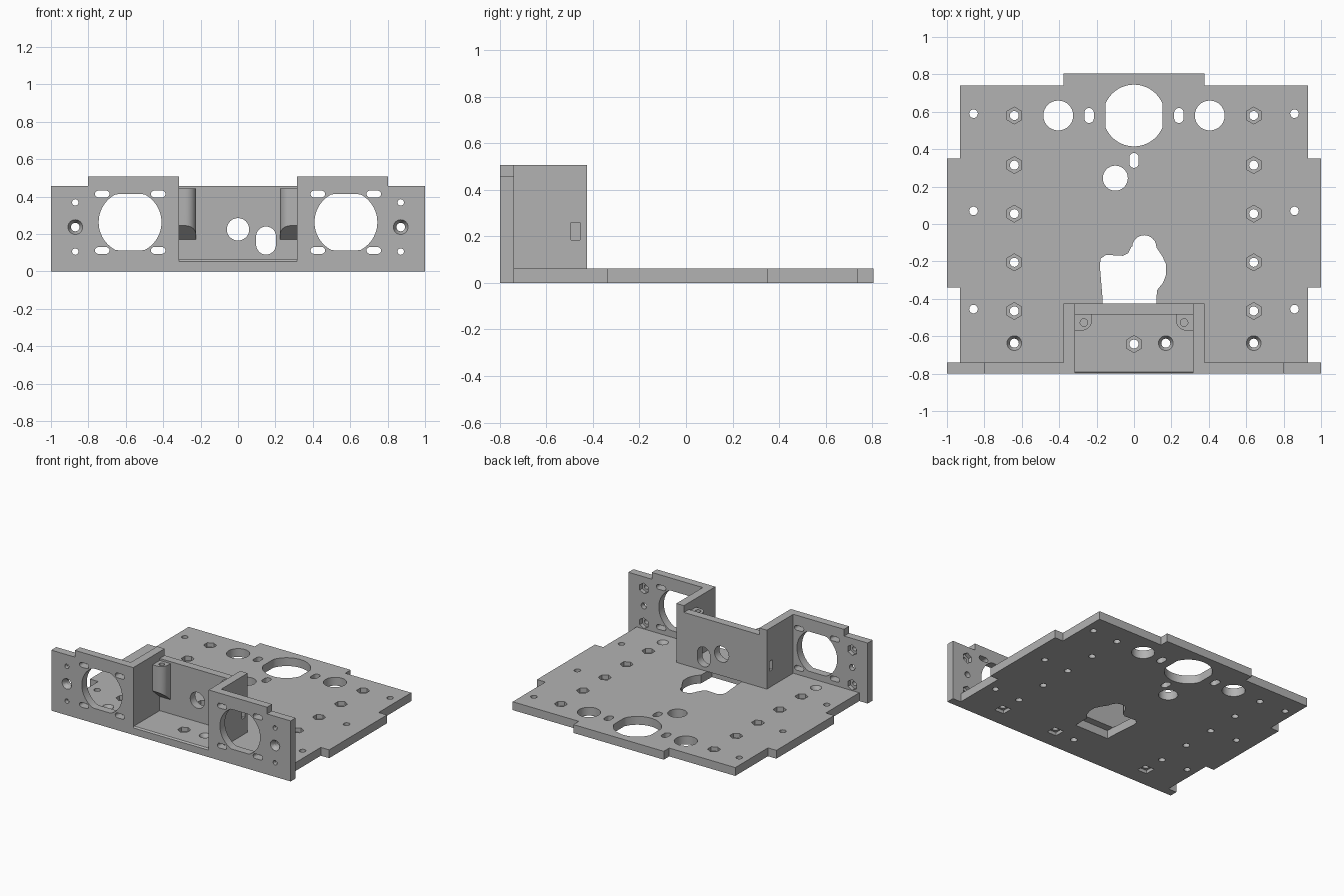
import bpy, bmesh, math

cube = bpy.data.objects.get("Cube")
if cube:
    bpy.data.objects.remove(cube, do_unlink=True)

grey = bpy.data.materials.new("light_grey_plastic")
grey.use_nodes = True
grey.diffuse_color = (0.45, 0.45, 0.45, 1)
grey.node_tree.nodes["Principled BSDF"].inputs["Base Color"].default_value = (0.45, 0.45, 0.45, 1)

T = 0.063      # sheet thickness
SIDES = (-1, 1)


# --- outline helpers ---
def ngon(u, v, r, n=32, turn=0.0):
    return [(u + r * math.cos(turn + math.tau * i / n),
             v + r * math.sin(turn + math.tau * i / n)) for i in range(n)]


def hexagon(u, v, r=0.045):
    return ngon(u, v, r, 6, math.pi / 2)


def box(u0, u1, v0, v1):
    return [(u0, v0), (u1, v0), (u1, v1), (u0, v1)]


def clipped_circle(u, v, r, half_u, half_v):
    return [(min(max(a, u - half_u), u + half_u), min(max(b, v - half_v), v + half_v))
            for a, b in ngon(u, v, r, 64)]


def slot(u, v, half_u, half_v):
    r = min(half_u, half_v)
    du, dv = half_u - r, half_v - r
    pts = []
    for a, b in ngon(0, 0, r, 32, math.pi / 32):
        pts.append((u + a + math.copysign(du, a), v + b + math.copysign(dv, b)))
    return pts


# --- solid helpers ---
def add_prism(bm, axis, a, b, pts, end=None):
    """Extrude an outline along an axis, optionally tapering to a second outline."""
    place = {"x": lambda u, v, w: (w, u, v),
             "y": lambda u, v, w: (u, w, v),
             "z": lambda u, v, w: (u, v, w)}[axis]
    low = [bm.verts.new(place(u, v, a)) for u, v in pts]
    high = [bm.verts.new(place(u, v, b)) for u, v in (end or pts)]
    bm.faces.new(low)
    bm.faces.new(high[::-1])
    n = len(pts)
    for i in range(n):
        j = (i + 1) % n
        bm.faces.new((low[j], low[i], high[i], high[j]))


def solid(name, prisms):
    bm = bmesh.new()
    for p in prisms:
        add_prism(bm, *p)
    bmesh.ops.remove_doubles(bm, verts=bm.verts, dist=1e-6)
    bmesh.ops.recalc_face_normals(bm, faces=bm.faces)
    mesh = bpy.data.meshes.new(name)
    bm.to_mesh(mesh)
    bm.free()
    mesh.materials.append(grey)
    obj = bpy.data.objects.new(name, mesh)
    bpy.context.collection.objects.link(obj)
    return obj


def activate(obj):
    bpy.ops.object.select_all(action="DESELECT")
    obj.select_set(True)
    bpy.context.view_layer.objects.active = obj


def cut(obj, prisms):
    cutter = solid("cutter", prisms)
    cutter.hide_render = True
    mod = obj.modifiers.new("cut", "BOOLEAN")
    mod.operation, mod.solver, mod.object = "DIFFERENCE", "EXACT", cutter
    activate(obj)
    bpy.ops.object.modifier_apply(modifier=mod.name)
    bpy.data.objects.remove(cutter, do_unlink=True)


def finish(obj):
    activate(obj)
    bpy.ops.object.shade_smooth_by_angle(angle=math.radians(30))


# --- base plate with side tabs, rear tab and front sill ---
half = [(0.315, -0.80), (0.315, -0.74), (0.93, -0.74), (0.93, -0.34), (1, -0.34),
        (1, 0.35), (0.93, 0.35), (0.93, 0.74), (0.378, 0.74), (0.378, 0.805)]
plate = solid("base_plate", [("z", 0, T, half + [(-x, y) for x, y in reversed(half)])])

nut_spots = [(s * 0.64, y) for s in SIDES for y in (0.58, 0.315, 0.055, -0.205, -0.465)]
nut_spots.append((0, -0.642))
sunk_spots = [(-0.64, -0.637), (0.17, -0.637), (0.64, -0.637)]
cable_opening = ([(-0.165, -0.48), (-0.168, -0.40), (-0.183, -0.22), (-0.178, -0.185), (-0.15, -0.165),
                  (-0.06, -0.17), (-0.03, -0.155), (-0.013, -0.12)]
                 + [(0.055 + 0.065 * math.cos(t), -0.125 + 0.065 * math.sin(t))
                    for t in [math.pi * (1 - i / 12) for i in range(13)]]
                 + [(0.15, -0.17), (0.172, -0.215), (0.172, -0.27), (0.155, -0.315),
                    (0.122, -0.355), (0.12, -0.48)])

openings = [clipped_circle(0, 0.58, 0.165, 0.153, 0.165), ngon(-0.1, 0.245, 0.067),
            slot(0, 0.34, 0.025, 0.04), cable_opening]
openings += [ngon(x, y, 0.024, 20) for x, y in nut_spots + sunk_spots]
for s in SIDES:
    openings += [ngon(s * 0.405, 0.58, 0.08), slot(s * 0.24, 0.58, 0.025, 0.04)]
    openings += [ngon(s * 0.858, y, 0.023, 20) for y in (0.59, 0.07, -0.455)]
cut(plate, [("z", -0.1, 0.2, o) for o in openings])

recesses = [("z", 0.03, 0.1, hexagon(x, y)) for x, y in nut_spots]
for x, y in sunk_spots:
    recesses.append(("z", 0.035, T + 0.001, ngon(x, y, 0.023, 24), ngon(x, y, 0.04, 24)))
    recesses.append(("z", -0.05, 0.025, box(x - 0.04, x + 0.04, y - 0.04, y + 0.04)))
cut(plate, recesses)

# bevelled front lip of the sill
cut(plate, [("x", -0.315, 0.315, [(-0.81, 0.043), (-0.78, 0.073), (-0.81, 0.073)])])
finish(plate)

for s in SIDES:
    side = "left" if s > 0 else "right"

    # --- front panel with large opening, slots and screw holes ---
    outline = [(0.315, 0), (1, 0), (1, 0.457), (0.803, 0.457), (0.803, 0.508), (0.315, 0.508)]
    panel = solid(side + "_front_panel", [("y", -0.80, -0.74, [(s * x, z) for x, z in outline])])
    holes = [clipped_circle(s * 0.577, 0.263, 0.168, 0.168, 0.15), ngon(s * 0.87, 0.237, 0.023, 20)]
    holes += [slot(s * x, z, 0.039, 0.018) for x in (0.427, 0.726) for z in (0.112, 0.414)]
    holes += [ngon(s * 0.87, z, 0.017, 20) for z in (0.106, 0.369)]
    cut(panel, [("y", -0.9, -0.6, h) for h in holes])
    cut(panel, [("y", -0.801, -0.77, ngon(s * 0.87, 0.237, 0.04, 24), ngon(s * 0.87, 0.237, 0.022, 24))]
        + [("y", -0.77, -0.6, hexagon(s * 0.87, z, 0.04)) for z in (0.106, 0.369)])
    finish(panel)

    # --- bay side wall with a nut slot near the rear ---
    wall = solid(side + "_bay_wall", [("z", T, 0.508, box(s * 0.315, s * 0.378, -0.74, -0.425))])
    cut(wall, [("x", s * 0.30, s * 0.40, box(-0.494, -0.455, 0.185, 0.26))])
    finish(wall)

    # --- corner screw post, rounded inside corner and sloped underside ---
    arc = [(0.28 - 0.055 * math.cos(t), -0.515 - 0.055 * math.sin(t))
           for t in [math.pi / 2 * i / 8 for i in range(9)]]
    section = [(0.315, -0.485), (0.225, -0.485)] + arc + [(0.315, -0.57)]
    post = solid(side + "_screw_post", [("z", 0.14, 0.442, [(s * x, y) for x, y in section])])
    cut(post, [("x", s * 0.1, s * 0.4, [(-0.4, 0.095), (-0.6, 0.271), (-0.6, 0.05), (-0.4, 0.05)])])
    cut(post, [("z", 0.27, 0.6, ngon(s * 0.268, -0.527, 0.02, 20))])
    finish(post)

# --- bay rear wall with round and oblong cable holes ---
rear = solid("bay_rear_wall", [("y", -0.485, -0.425, box(-0.315, 0.315, T, 0.457))])
cut(rear, [("y", -0.6, -0.3, ngon(0, 0.225, 0.06)),
           ("y", -0.6, -0.3, slot(0.15, 0.165, 0.053, 0.075))])
finish(rear)
